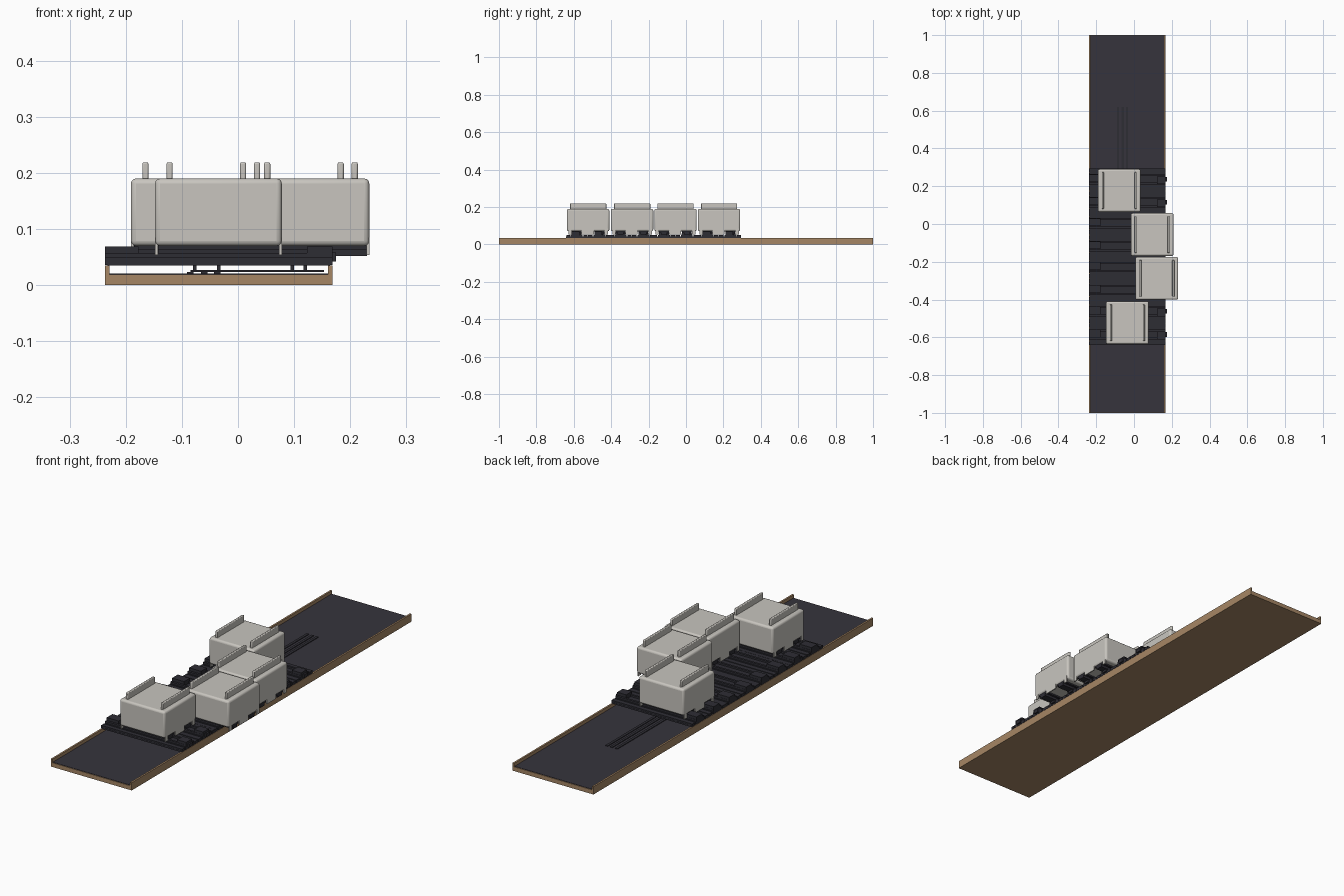
import bpy

if "Cube" in bpy.data.objects:
    bpy.data.objects.remove(bpy.data.objects["Cube"])


def material(name, rgb):
    m = bpy.data.materials.new(name)
    m.diffuse_color = (*rgb, 1)
    m.use_nodes = True
    m.node_tree.nodes["Principled BSDF"].inputs["Base Color"].default_value = m.diffuse_color
    return m


BROWN = material("tan_board", (0.38, 0.24, 0.13))
FLOOR = material("dark_floor", (0.037, 0.034, 0.046))
DARK = material("dark_rail", (0.027, 0.026, 0.034))
LIGHT = material("warm_grey", (0.58, 0.56, 0.52))


def box(name, mat, x, y, z, bevel=0.0, segments=2):
    """Box from (min, max) ranges on each axis."""
    bpy.ops.mesh.primitive_cube_add(size=1)
    ob = bpy.context.object
    ob.name = name
    lo, size = zip(*[(r[0], r[1] - r[0]) for r in (x, y, z)])
    for v in ob.data.vertices:
        v.co = [lo[i] + (v.co[i] + 0.5) * size[i] for i in range(3)]
    ob.data.materials.append(mat)
    if bevel:
        mod = ob.modifiers.new("round", 'BEVEL')
        mod.width = bevel
        mod.segments = segments
        bpy.ops.object.shade_smooth_by_angle()
    return ob


X0, X1 = -0.237, 0.168

# Long tray: board, side walls and dark inlay
box("tray_board", BROWN, (X0, X1), (-1, 1), (0, 0.019))
box("tray_wall_left", BROWN, (X0, X0 + 0.008), (-1, 1), (0.018, 0.035))
box("tray_wall_right", BROWN, (X1 - 0.008, X1), (-1, 1), (0.018, 0.035))
box("tray_inlay", FLOOR, (X0 + 0.008, X1 - 0.008), (-0.997, 0.997), (0.018, 0.0205))

# Thin strips lying on the inlay
for x in (-0.085, -0.06, -0.037):
    box("floor_strip", DARK, (x - 0.006, x + 0.006), (0.1, 0.62), (0.02, 0.0235))


def bin_box(x0, yc):
    """Light bin with hanging side lips and two top handles."""
    x1, y0, y1 = x0 + 0.226, yc - 0.113, yc + 0.113
    box("bin_body", LIGHT, (x0, x1), (y0, y1), (0.07, 0.19), 0.009, 3)
    for xs in ((x0, x0 + 0.005), (x1 - 0.005, x1)):
        for a, b in ((-0.106, -0.09), (-0.035, 0.03), (0.088, 0.106)):
            box("bin_side_lip", LIGHT, xs, (yc + a, yc + b), (0.054, 0.085))
    for xc in (x0 + 0.026, x1 - 0.026):
        box("bin_handle", LIGHT, (xc - 0.0055, xc + 0.0055),
            (yc - 0.097, yc + 0.097), (0.185, 0.219), 0.003)


# Four slide stations: rails, end blocks, sliding forks and a bin
for x0, yc in ((-0.148, -0.523), (0.008, -0.288), (-0.017, -0.056), (-0.191, 0.177)):
    # Cross slats forming the base
    for a, b in ((-0.117, -0.098), (-0.094, -0.03), (-0.026, -0.004),
                 (0.0, 0.024), (0.028, 0.092), (0.096, 0.117)):
        box("base_slat", DARK, (X0, X1), (yc + a, yc + b), (0.036, 0.049))
    box("base_sheet", DARK, (X0 + 0.004, X1 - 0.004),
        (yc - 0.118, yc + 0.118), (0.035, 0.042))
    for c in (-0.062, 0.06):
        y = yc + c
        # Raised rail edges and end blocks
        for s in (-0.022, 0.022):
            box("rail_edge", DARK, (X0, X1), (y + s - 0.005, y + s + 0.005), (0.046, 0.057))
        box("end_block_left", DARK, (X0, X0 + 0.06), (y - 0.015, y + 0.026), (0.046, 0.069))
        box("end_block_right", DARK, (X1 - 0.045, X1), (y - 0.026, y + 0.015), (0.046, 0.069))
        box("stop_tab", DARK, (X1 - 0.002, X1 + 0.007), (y - 0.012, y + 0.012), (0.042, 0.058))
        # Fork carrying the bin
        box("sliding_fork", DARK, (x0 + 0.006, x0 + 0.222), (y - 0.016, y + 0.016), (0.052, 0.071))
        box("fork_flange", DARK, (x0 + 0.006, x0 + 0.222), (y - 0.026, y + 0.026), (0.063, 0.071))
    # Hanging link bar and its pins
    box("link_bar", DARK, (-0.085, 0.153), (yc - 0.008, yc + 0.008), (0.0235, 0.027))
    for x in (-0.077, -0.034, 0.097, 0.12):
        box("link_pin", DARK, (x - 0.003, x + 0.003), (yc - 0.004, yc + 0.004), (0.025, 0.037))
    bin_box(x0, yc)
